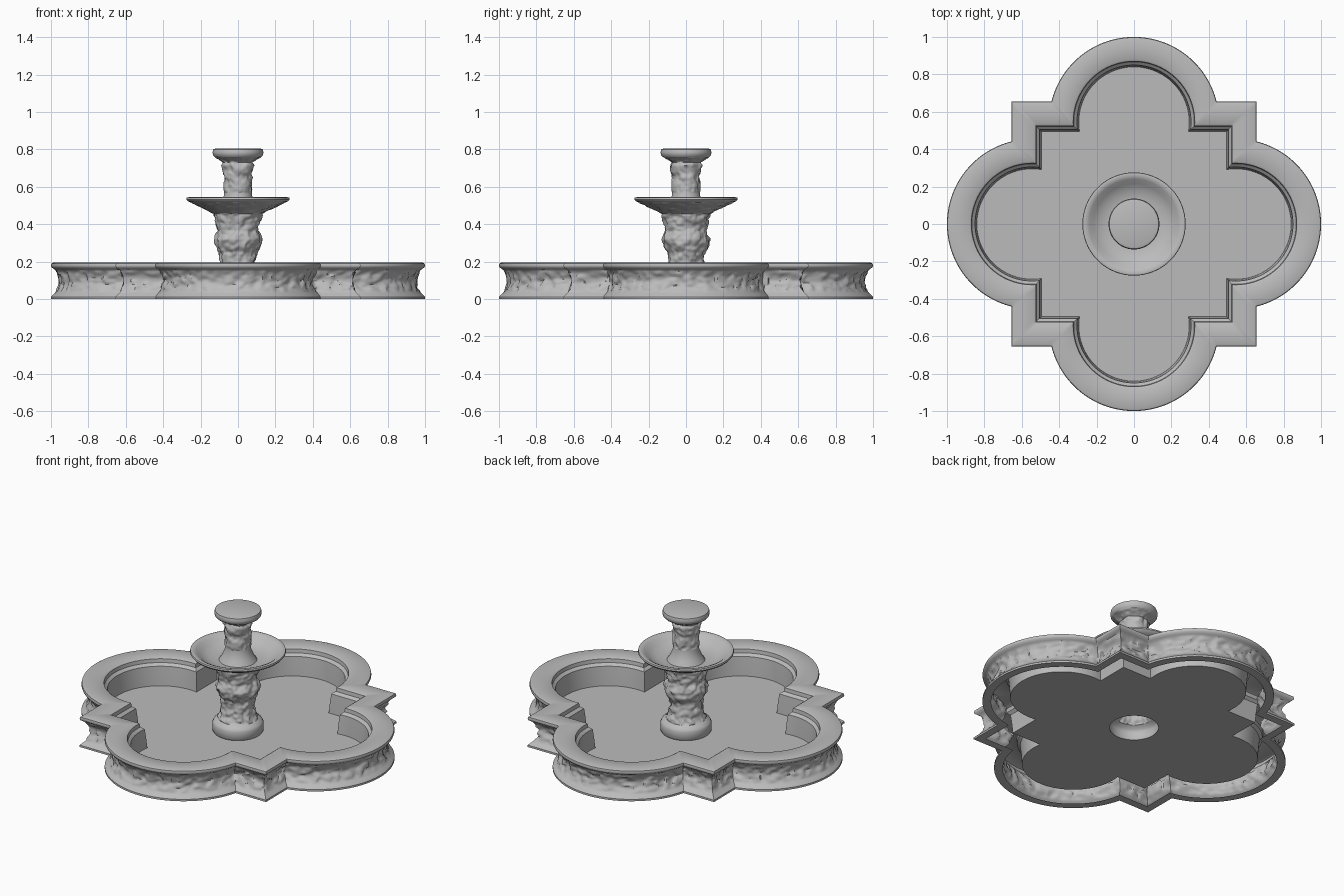
import bpy, bmesh, math
from mathutils import Vector, noise

cube = bpy.data.objects.get("Cube")
if cube:
    bpy.data.objects.remove(cube, do_unlink=True)

stone = bpy.data.materials.new("grey stone")
stone.use_nodes = True
GREY = (0.5, 0.5, 0.5, 1)
stone.diffuse_color = GREY
stone.node_tree.nodes["Principled BSDF"].inputs["Base Color"].default_value = GREY

FLOOR = 0.03


def carving(p, depth):
    """Leafy low relief: blotchy raised shapes on a sunken ground."""
    n = noise.noise(Vector(p) * 24) + 0.6 * noise.noise(Vector(p) * 48)
    return depth * max(-1, min(1, n * 3))


def loft(name, rows, angle):
    """Skin closed rows of points into one object."""
    bm = bmesh.new()
    rings = [[bm.verts.new(p) for p in row] for row in rows]
    for a, b in zip(rings, rings[1:]):
        for i in range(len(a)):
            j = (i + 1) % len(a)
            bm.faces.new((a[i], a[j], b[j], b[i]))
    bmesh.ops.remove_doubles(bm, verts=bm.verts, dist=1e-5)
    bmesh.ops.recalc_face_normals(bm, faces=bm.faces)
    mesh = bpy.data.meshes.new(name)
    bm.to_mesh(mesh)
    bm.free()
    mesh.materials.append(stone)
    obj = bpy.data.objects.new(name, mesh)
    bpy.context.collection.objects.link(obj)
    bpy.ops.object.select_all(action="DESELECT")
    bpy.context.view_layer.objects.active = obj
    obj.select_set(True)
    bpy.ops.object.shade_smooth_by_angle(angle=math.radians(angle))
    return obj


# Basin plan: four round lobes joined by square corners, inset by t
ARC, SIDE = 88, 14
CENTRE, RADIUS, CORNER = 0.545, 0.455, 0.655


def lobe_point(k, t):
    c, r = CORNER - t, RADIUS - t
    reach = math.acos((c - CENTRE) / r)
    end = r * math.sin(reach)
    if k < SIDE:
        return c, -c + (c - end) * k / SIDE
    if k > SIDE + ARC:
        return c, end + (c - end) * (k - SIDE - ARC) / SIDE
    a = reach * (2 * (k - SIDE) / ARC - 1)
    return CENTRE + r * math.cos(a), r * math.sin(a)


def plan(t, z, depth=0):
    row = []
    for quarter in range(4):
        for k in range(ARC + 2 * SIDE):
            def place(inset):
                x, y = lobe_point(k, inset)
                for _ in range(quarter):
                    x, y = -y, x
                return x, y, z
            p = place(t)
            row.append(place(t + carving(p, depth)) if depth else p)
    return row


# Basin wall: bottom lip, carved hollow frieze, flat coping, inner wall
wall = [plan(0.05, 0.0), plan(0.0, 0.0), plan(0.0, 0.012), plan(0.018, 0.03)]
STEPS = 14
for i in range(STEPS + 1):
    f = i / STEPS
    bow = math.sin(math.pi * f)
    wall.append(plan(0.024 + 0.022 * bow, 0.035 + 0.12 * f, 0.006 * min(1, 2 * bow)))
wall += [plan(t, z) for t, z in (
    (0.016, 0.16), (0.003, 0.17), (0.0, 0.178), (0.003, 0.19), (0.012, 0.194),
    (0.12, 0.194), (0.13, 0.188), (0.133, 0.165), (0.15, 0.15), (0.155, 0.1),
    (0.16, FLOOR))]
loft("basin_wall", wall, 40)

# Basin floor, open under the pedestal
edge = plan(0.16, FLOOR)
hub = [(Vector((x, y, 0)).normalized() * 0.14 + Vector((0, 0, z)))[:] for x, y, z in edge]
loft("basin_floor", [edge, hub], 40)

SEGMENTS = 96


def turned(name, profile, depth=0, step=0.008, angle=40):
    """Revolve a profile; with depth, refine it and carve its surface."""
    points = [profile[0]]
    for (r0, z0), (r1, z1) in zip(profile, profile[1:]):
        n = max(1, round(math.hypot(r1 - r0, z1 - z0) / step)) if depth else 1
        points += [(r0 + (r1 - r0) * i / n, z0 + (z1 - z0) * i / n) for i in range(1, n + 1)]
    rows = []
    for i, (r, z) in enumerate(points):
        row = []
        inner = depth and 0 < i < len(points) - 1
        for s in range(SEGMENTS):
            a = math.tau * s / SEGMENTS
            x, y = math.cos(a), math.sin(a)
            rr = r + (carving((r * x, r * y, z), depth) if inner else 0)
            row.append((rr * x, rr * y, z))
        rows.append(row)
    return loft(name, rows, angle)


# Pedestal from the floor up to the bowl
turned("pedestal_foot", [(0.14, FLOOR), (0.147, 0.04), (0.147, 0.085), (0.14, 0.1),
                         (0.115, 0.115)])
turned("carved_pedestal", [(0.115, 0.115), (0.1, 0.15), (0.093, 0.2), (0.1, 0.25),
                           (0.118, 0.28), (0.126, 0.32), (0.118, 0.345), (0.108, 0.365),
                           (0.112, 0.39), (0.122, 0.42), (0.125, 0.44), (0.13, 0.455)],
       depth=0.006, angle=60)

# Wide bowl: carved underside, plain rim and dish
turned("bowl_underside", [(0.13, 0.455), (0.165, 0.475), (0.21, 0.495), (0.25, 0.515)],
       depth=0.005, angle=60)
turned("bowl_dish", [(0.25, 0.515), (0.268, 0.522), (0.276, 0.532), (0.274, 0.542),
                     (0.262, 0.545), (0.24, 0.535), (0.215, 0.512), (0.18, 0.493),
                     (0.14, 0.483), (0.09, 0.48)])

# Upper column: plain flared foot, carved shaft, flat cap
turned("column_foot", [(0.11, 0.48), (0.092, 0.51), (0.077, 0.545), (0.074, 0.57)])
turned("column_shaft", [(0.074, 0.57), (0.073, 0.62), (0.075, 0.66), (0.08, 0.69),
                        (0.085, 0.715), (0.078, 0.73), (0.1, 0.745), (0.125, 0.76)],
       depth=0.005, angle=60)
turned("column_cap", [(0.125, 0.76), (0.134, 0.77), (0.136, 0.785), (0.132, 0.8),
                      (0.12, 0.804), (0, 0.804)])
